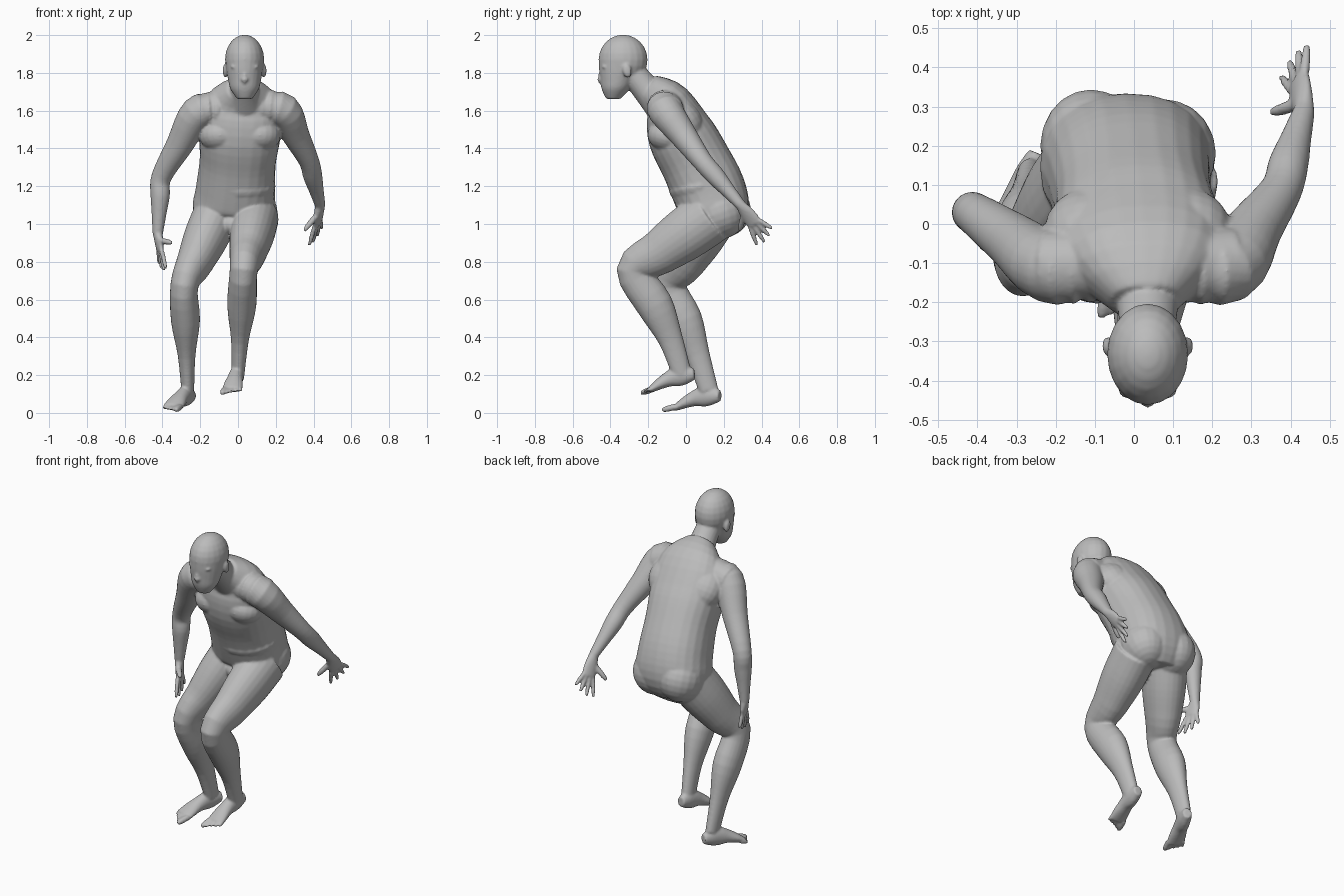
import bpy
import bmesh
import math
from mathutils import Vector, Matrix

default_cube = bpy.data.objects.get("Cube")
if default_cube:
    bpy.data.objects.remove(default_cube)

grey = (.5, .5, .5, 1)
clay = bpy.data.materials.new("clay grey")
clay.use_nodes = True
clay.diffuse_color = grey
clay.node_tree.nodes["Principled BSDF"].inputs["Base Color"].default_value = grey

bm = bmesh.new()
ring_sides = 24
steps = 4


def spline(a, b, c, d, t):
    """Smooth value between b and c, guided by a and d."""
    bend = 2 * a - 5 * b + 4 * c - d + t * (3 * (b - c) + d - a)
    return b + t * (c - a + t * bend) / 2


def rounded(value, power):
    """Signed power, which squares off an ellipse when below one."""
    return math.copysign(abs(value) ** power, value)


def tube(points, widths, depths, side=(1, 0, 0), along=None, power=1):
    """Skin ellipses of the given half widths and depths along a smooth path."""
    rows = [Vector((*point, width, depth))
            for point, width, depth in zip(points, widths, depths)]
    padded = [rows[0]] + rows + [rows[-1]]
    path = [spline(*padded[i:i + 4], step / steps)
            for i in range(len(rows) - 1) for step in range(steps)]
    path.append(rows[-1])
    rings = []
    for i, row in enumerate(path):
        ahead = path[min(i + 1, len(path) - 1)]
        behind = path[max(i - 1, 0)]
        tangent = Vector(along or (ahead - behind)[:3]).normalized()
        wide = Vector(side)
        wide = (wide - tangent * wide.dot(tangent)).normalized()
        deep = tangent.cross(wide)
        centre = Vector(row[:3])
        ring = []
        for k in range(ring_sides):
            angle = math.tau * k / ring_sides
            offset = (wide * row[3] * rounded(math.cos(angle), power)
                      + deep * row[4] * rounded(math.sin(angle), power))
            ring.append(bm.verts.new(centre + offset))
        rings.append(ring)
    for low, high in zip(rings, rings[1:]):
        for k in range(ring_sides):
            following = (k + 1) % ring_sides
            bm.faces.new((low[k], low[following], high[following], high[k]))
    bm.faces.new(reversed(rings[0]))
    bm.faces.new(rings[-1])


def blob(centre, radii, tilt=0):
    """Ellipsoid muscle or facial feature, tilted about x in degrees."""
    turn = Matrix.Rotation(math.radians(tilt), 4, "X")
    matrix = Matrix.Translation(centre) @ turn @ Matrix.Diagonal((*radii, 1))
    bmesh.ops.create_uvsphere(bm, u_segments=20, v_segments=12, radius=1, matrix=matrix)


def between(start, end, count):
    """Evenly spaced points, both ends included."""
    return [start.lerp(end, i / (count - 1)) for i in range(count)]


def digit(root, tip, radius):
    """Finger or toe, narrowing to a rounded end."""
    points = between(root, tip, 5)
    radii = [radius * scale for scale in (1, 1, 1, .9, .6)]
    tube(points, radii, radii, side=(.9, .3, .2))


def arm(shoulder, elbow, wrist):
    shoulder, elbow, wrist = Vector(shoulder), Vector(elbow), Vector(wrist)
    inner = shoulder + Vector((-shoulder.x / 2, 0, .02))
    points = [inner] + between(shoulder, elbow, 3) + between(elbow, wrist, 4)[1:]
    widths = (.09, .092, .072, .054, .051, .039, .028)
    tube(points, widths, widths)


def hand(wrist, knuckles, side, thumb_tip):
    """Palm, four spread fingers and a thumb; side points to the little finger."""
    wrist, knuckles, side = Vector(wrist), Vector(knuckles), Vector(side).normalized()
    forward = (knuckles - wrist).normalized()
    tube(between(wrist, knuckles, 3), (.028, .043, .045), (.026, .021, .016), side)
    for spread, length in zip((-1, -.3, .4, 1), (.1, .11, .1, .075)):
        root = knuckles + side * spread * .035
        digit(root, root + forward * length + side * spread * .032, .0125)
    digit(wrist.lerp(knuckles, .4) - side * .02, Vector(thumb_tip), .016)


def leg(hip, knee, ankle, bow):
    """Thigh and shin, the calf bowed backward."""
    hip, knee, ankle = Vector(hip), Vector(knee), Vector(ankle)
    calf = [point + Vector((0, bow, 0)) for point in between(knee, ankle, 4)[1:3]]
    points = between(hip, knee, 4) + calf + [ankle]
    widths = (.122, .118, .098, .074, .077, .047, .034)
    tube(points, widths, [width * 1.05 + .016 for width in widths])


def foot(heel, ball, inner):
    """Arched foot with five toes; inner is the x direction of the big toe."""
    heel, ball = Vector(heel), Vector(ball)
    points = between(heel, ball, 6)
    for i, point in enumerate(points):
        point.z += .022 * math.sin(math.pi * i / 5)
    tube(points, (.026, .036, .039, .042, .05, .054), (.03, .05, .054, .041, .03, .018))
    forward = (ball - heel).normalized()
    across = forward.cross((0, 0, 1)).normalized()
    across *= math.copysign(1, across.x * inner)
    for i in range(5):
        place = 1 - i / 2
        root = ball + across * place * .038 - forward * (.01 + .005 * i)
        tip = root + forward * (.075 - .007 * i) + across * place * .008
        digit(root, tip, .0115 if i else .017)


# Torso, leaning from neck root to crotch and drifting slightly sideways
spine = [(-.2, 1.72), (-.1, 1.64), (-.03, 1.48), (.05, 1.33),
         (.12, 1.18), (.155, 1.06), (.15, .96)]
tube([((z - 1.35) * .08, y, z) for y, z in spine],
     (.09, .2, .215, .202, .21, .215, .13),
     (.078, .128, .177, .187, .195, .18, .12), power=.88)

# Shoulder yoke, smoothing the neck into both arms
yoke = [(.25, -.1, 1.595), (.13, -.105, 1.63), (.03, -.12, 1.66),
        (-.09, -.105, 1.625), (-.225, -.105, 1.59)]
tube(yoke, (.09, .087, .085, .087, .09), (.09, .087, .085, .087, .09), side=(0, 1, 0))

# Chest, shoulder blades, belly and groin
for mirror in (-1, 1):
    blob((mirror * .105 + .01, -.1, 1.465), (.11, .105, .085), -15)
    blob((mirror * .12 + .01, -.02, 1.55), (.12, .1, .13), 40)
blob((.005, .075, 1.2), (.195, .168, .09), 10)
blob((-.04, .02, 1), (.05, .05, .05))

# Buttocks, the right one pushed further back
blob((-.11, .2, 1.07), (.13, .145, .14), 20)
blob((.075, .18, 1.06), (.135, .14, .14), 20)

# Neck, jaw and skull, sharing one centre line
middle = .035
neck = between(Vector((middle, -.14, 1.63)), Vector((middle, -.3, 1.82)), 4)
tube(neck, (.1, .082, .073, .07), (.085, .077, .072, .07))
jaw = between(Vector((middle, -.385, 1.662)), Vector((middle, -.335, 1.87)), 5)
tube(jaw, (.04, .075, .088, .097, .103), (.038, .074, .094, .113, .127), along=(0, 0, 1))
blob((middle, -.333, 1.87), (.104, .13, .132))

# Nose, lips and chin
blob((middle, -.447, 1.785), (.013, .018, .045), -12)
blob((middle, -.451, 1.765), (.021, .019, .014))
for lip in (1.71, 1.722):
    blob((middle, -.428, lip), (.03, .014, .008))
blob((middle, -.412, 1.682), (.025, .018, .018))

# Brows, cheeks and ears
for mirror in (-1, 1):
    blob((middle + mirror * .04, -.43, 1.832), (.036, .018, .01))
    blob((middle + mirror * .048, -.395, 1.772), (.03, .028, .022))
    blob((middle + mirror * .102, -.312, 1.812), (.014, .024, .038), 12)

# Left arm reaching back, right arm hanging
left_wrist, right_wrist = (.435, .29, 1.1), (-.425, .03, .95)
arm((.24, -.11, 1.6), (.375, .085, 1.335), left_wrist)
arm((-.215, -.11, 1.585), (-.405, .025, 1.25), right_wrist)
hand(left_wrist, (.42, .365, 1), (.45, .7, .5), (.35, .285, .965))
hand(right_wrist, (-.412, .015, .86), (-.25, 1, 0), (-.35, -.07, .9))

# Left leg lifted forward, right leg planted
leg((.095, .13, 1.04), (.03, -.275, .755), (0, -.02, .2), .025)
leg((-.11, .14, 1.06), (-.284, -.092, .675), (-.266, .12, .12), .012)
foot((.005, .045, .205), (-.03, -.185, .125), -1)
foot((-.245, .18, .09), (-.346, -.05, .03), 1)

# Fuse the parts into one continuous skin
bmesh.ops.recalc_face_normals(bm, faces=bm.faces[:])
mesh = bpy.data.meshes.new("body")
bm.to_mesh(mesh)
bm.free()
mesh.materials.append(clay)
body = bpy.data.objects.new("body", mesh)
bpy.context.collection.objects.link(body)

fuse = body.modifiers.new("fuse", "REMESH")
fuse.mode = "VOXEL"
fuse.voxel_size = .007
fuse.use_smooth_shade = True
soften = body.modifiers.new("soften", "SMOOTH")
soften.factor = .5
soften.iterations = 5
